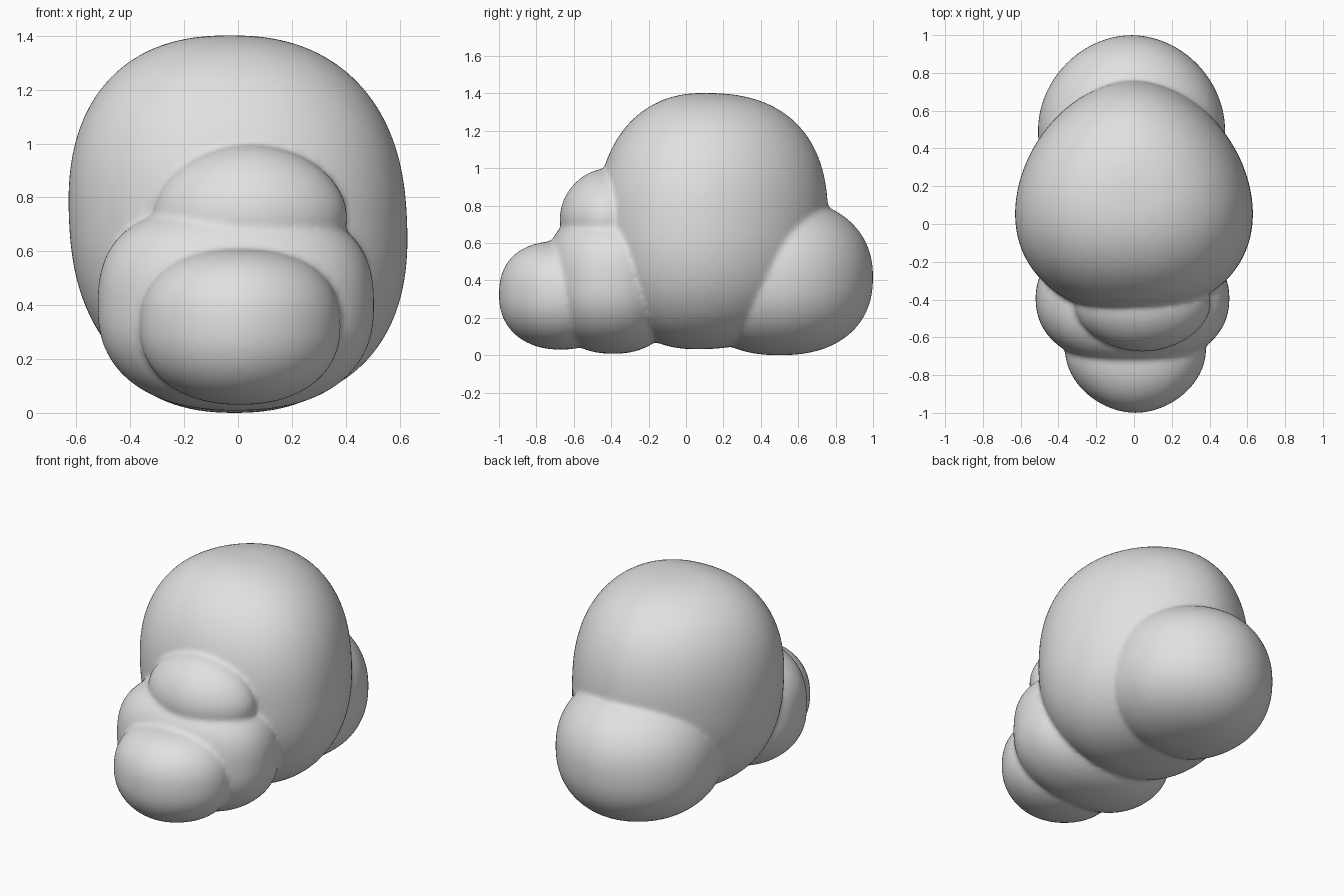
import bpy, bmesh

if "Cube" in bpy.data.objects:
    bpy.data.objects.remove(bpy.data.objects["Cube"])

grey = bpy.data.materials.new("light grey")
grey.diffuse_color = (0.75, 0.75, 0.75, 1)
grey.use_nodes = True
grey.node_tree.nodes["Principled BSDF"].inputs["Base Color"].default_value = grey.diffuse_color
bm = bmesh.new()


def puff(centre, rx, ry, rz, power, plan=(2, 2), lean=(0, 0)):
    """Boxy ball. ry and plan are (front, back) pairs, power is (below, above);
    plan is the roundness seen from above; lean shifts the top sideways."""
    ball = bmesh.ops.create_icosphere(bm, subdivisions=5, radius=1)["verts"]
    for v in ball:
        x, y, z = v.co
        back, above = int(y > 0), int(z > 0)
        q, p = plan[back], power[above]
        rho = (abs(x) ** q + abs(y) ** q) ** (1 / q)
        s = (rho ** p + abs(z) ** p) ** (-1 / p)
        x, y, z = x * s, y * s, z * s
        v.co = (centre[0] + x * rx + lean[0] * z,
                centre[1] + y * ry[back] + lean[1] * max(z, 0) ** 2,
                centre[2] + z * rz)


# Large central mass, blunt in front and tapering to the back
puff((0.0, 0.06, 0.717), 0.628, (0.535, 0.70), 0.685, (2.35, 2.35), (2.15, 1.85), (-0.03, 0.04))
# Rear low mass
puff((-0.013, 0.50, 0.42), 0.495, (0.49, 0.50), 0.42, (2.3, 2.2), (2.3, 1.93))
# Stepped masses at the front
puff((-0.008, -0.39, 0.39), 0.513, (0.36, 0.36), 0.382, (2.3, 2.7), (2.25, 2.1))
puff((0.008, -0.67, 0.32), 0.373, (0.33, 0.33), 0.29, (2.2, 2.4), (1.88, 2))
puff((0.045, -0.42, 0.73), 0.36, (0.255, 0.16), 0.268, (2.0, 1.9), (1.9, 2.0))

mesh = bpy.data.meshes.new("puffy_body")
bm.to_mesh(mesh)
bm.free()
mesh.materials.append(grey)
body = bpy.data.objects.new("puffy_body", mesh)
bpy.context.collection.objects.link(body)

# Fuse the masses into one skin with soft creases
fuse = body.modifiers.new("fuse", "REMESH")
fuse.mode = "VOXEL"
fuse.voxel_size = 0.015
fuse.use_smooth_shade = True
soften = body.modifiers.new("soften", "SMOOTH")
soften.factor = 0.5
soften.iterations = 4
